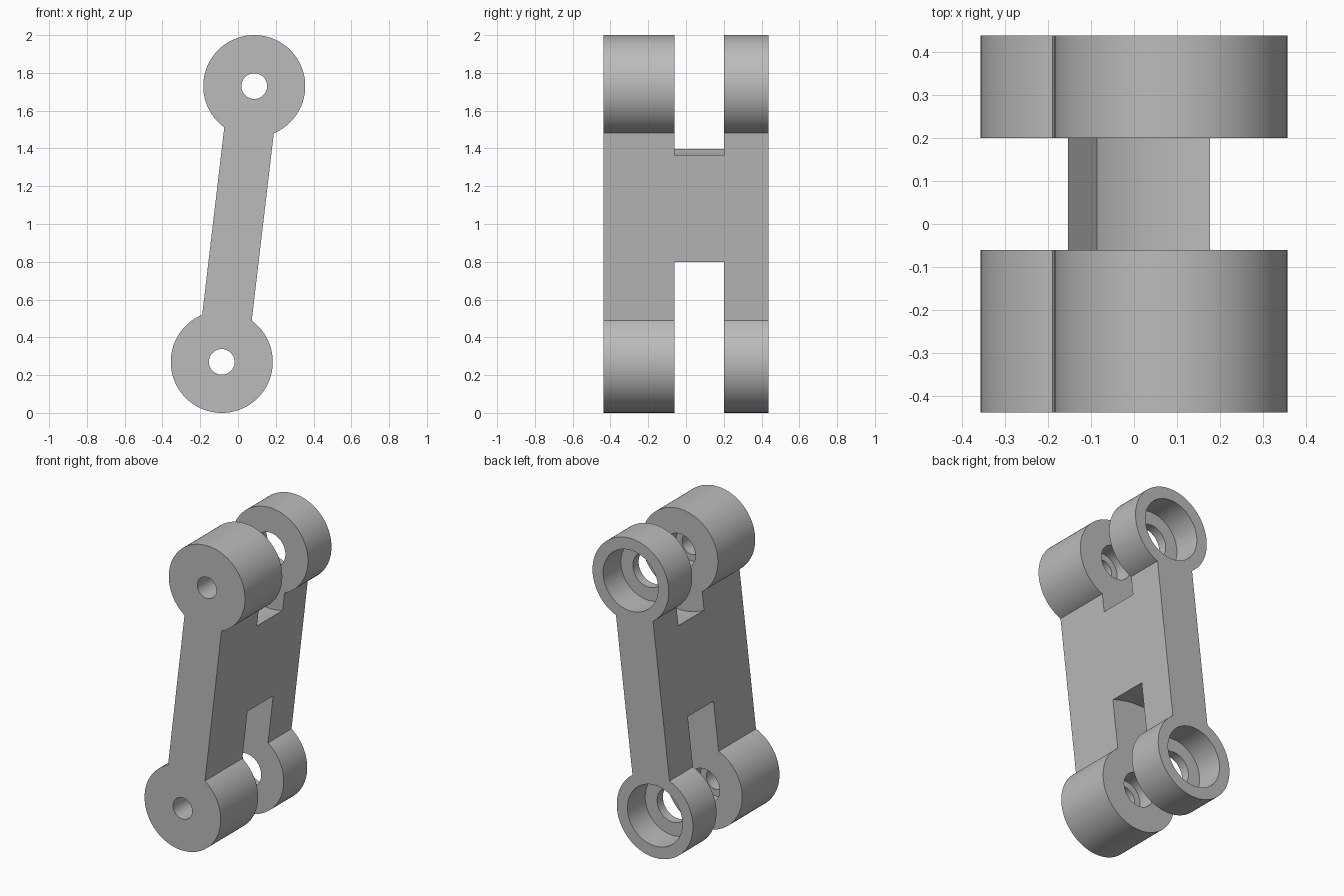
import bpy, bmesh, math
from mathutils import Vector

cube = bpy.data.objects.get("Cube")
if cube:
    bpy.data.objects.remove(cube, do_unlink=True)

# Main dimensions
LOW, HIGH = Vector((-0.086, 0.27)), Vector((0.086, 1.73))   # pivots as (x, z)
EYE_R, BAR_HALF = 0.27, 0.132
FRONT, BACK = -0.438, 0.438
SLOT_FRONT, SLOT_BACK = -0.06, 0.2
SEGMENTS = 96

grey = bpy.data.materials.new("plain grey")
grey.use_nodes = True
colour = (0.5, 0.5, 0.5, 1)
grey.diffuse_color = colour
grey.node_tree.nodes["Principled BSDF"].inputs["Base Color"].default_value = colour


def prism(name, outline, y0, y1):
    """Extrude a closed (x, z) outline from y0 to y1."""
    bm = bmesh.new()
    face = bm.faces.new([bm.verts.new((p.x, y0, p.y)) for p in outline])
    new = bmesh.ops.extrude_face_region(bm, geom=[face])["geom"]
    verts = [g for g in new if isinstance(g, bmesh.types.BMVert)]
    bmesh.ops.translate(bm, verts=verts, vec=(0, y1 - y0, 0))
    bmesh.ops.recalc_face_normals(bm, faces=bm.faces)
    mesh = bpy.data.meshes.new(name)
    bm.to_mesh(mesh)
    bm.free()
    mesh.materials.append(grey)
    obj = bpy.data.objects.new(name, mesh)
    bpy.context.collection.objects.link(obj)
    return obj


def arc(centre, radius, start, sweep, steps):
    return [centre + radius * Vector((math.cos(start + sweep * i / steps),
                                      math.sin(start + sweep * i / steps)))
            for i in range(steps + 1)]


def drill(body, centre, radius, y0, y1):
    """Cut a round hole along y out of the body."""
    cutter = prism("cutter", arc(centre, radius, 0, math.tau, SEGMENTS)[:-1], y0, y1)
    cutter.hide_render = True
    cut = body.modifiers.new("cut", "BOOLEAN")
    cut.operation, cut.solver, cut.object = "DIFFERENCE", "EXACT", cutter
    bpy.ops.object.modifier_apply(modifier=cut.name)
    bpy.data.objects.remove(cutter, do_unlink=True)


# Link arm: two round eyes joined by a leaning bar
axis = HIGH - LOW
lean = math.atan2(axis.y, axis.x)
neck = math.asin(BAR_HALF / EYE_R)
sweep = math.tau - 2 * neck
outline = (arc(LOW, EYE_R, lean + neck, sweep, SEGMENTS)
           + arc(HIGH, EYE_R, lean + math.pi + neck, sweep, SEGMENTS))
link_arm = prism("link_arm", outline, FRONT, BACK)
bpy.ops.object.select_all(action="DESELECT")
link_arm.select_set(True)
bpy.context.view_layer.objects.active = link_arm

# Rounded clearance slots and stepped bolt holes at both ends
for pivot, clearance in ((LOW, 0.565), (HIGH, 0.376)):
    drill(link_arm, pivot, clearance, SLOT_FRONT, SLOT_BACK)
    drill(link_arm, pivot, 0.068, FRONT - 0.1, SLOT_FRONT + 0.05)
    drill(link_arm, pivot, 0.11, SLOT_FRONT - 0.12, BACK + 0.1)
    drill(link_arm, pivot, 0.195, BACK - 0.18, BACK + 0.1)

bpy.ops.object.shade_smooth_by_angle(angle=math.radians(30))
